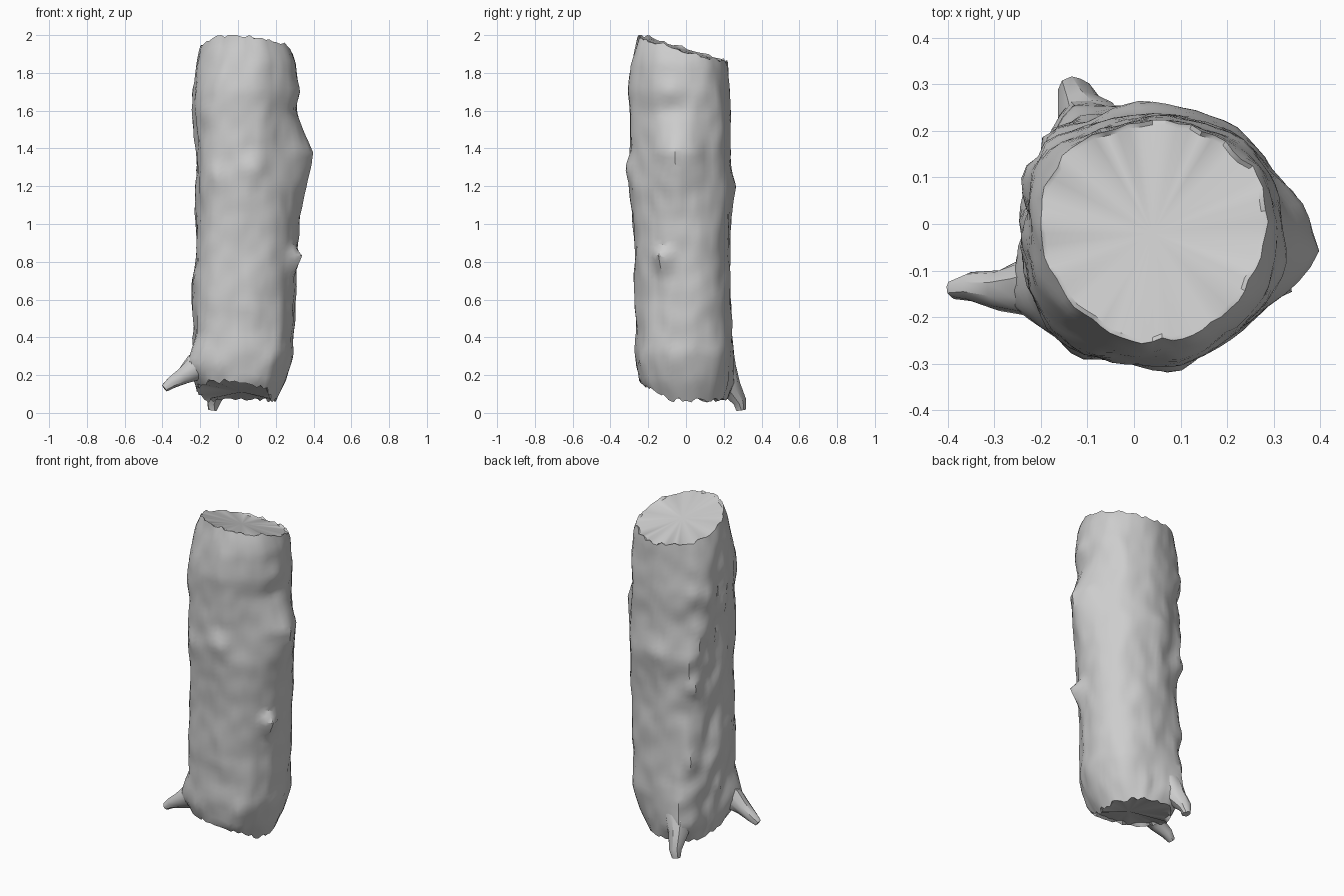
import bpy, bmesh, math, random
from mathutils import Vector, noise

random.seed(4)
if "Cube" in bpy.data.objects:
    bpy.data.objects.remove(bpy.data.objects["Cube"], do_unlink=True)

SHADE = (0.61, 0.61, 0.61, 1)
grey = bpy.data.materials.new("weathered_grey")
grey.use_nodes = True
grey.diffuse_color = SHADE
grey.node_tree.nodes["Principled BSDF"].inputs["Base Color"].default_value = SHADE

SIDES, RINGS = 60, 64
CX, CY = 0.04, -0.02

# Trunk outline: height, left, right, front and back extents
PROFILE = [
    (0.05, -.20, .19, -.16, .205), (0.17, -.23, .25, -.25, .225),
    (0.32, -.235, .297, -.275, .238), (0.6, -.235, .298, -.268, .235),
    (0.85, -.225, .315, -.275, .225), (1.05, -.22, .328, -.285, .232),
    (1.2, -.22, .325, -.30, .242), (1.4, -.22, .31, -.295, .232),
    (1.6, -.235, .305, -.295, .232), (1.7, -.235, .318, -.305, .225),
    (1.85, -.22, .31, -.29, .225), (1.92, -.205, .285, -.275, .215), (2.0, -.18, .24, -.25, .20),
]

# Knots and broken stubs: angle, height, angular width, reach up, reach down, size
KNOTS = [
    (-6, 1.38, 38, .22, .34, .092), (-24, .83, 16, .06, .11, .06),
    (-80, 1.3, 22, .10, .12, .024), (-120, 1.25, 14, .09, .12, .015),
    (-118, 1.78, 14, .09, .09, .015), (-118, .25, 16, .08, .09, .02),
    (-60, .27, 16, .09, .09, .018), (-20, 1.7, 20, .09, .1, .02),
    (88, 1.2, 32, .12, .15, .015), (-85, .42, 32, .14, .24, -.018),
    (208, .25, 30, .16, .12, .06), (118, .16, 29, .28, .16, .075),
    (200, .72, 18, .08, .09, .02), (138, 1.58, 13, .10, .14, .025),
    (143, 1.3, 13, .10, .12, .025), (136, 1.0, 14, .08, .13, .02),
]


def extents(z):
    z = min(max(z, PROFILE[0][0]), PROFILE[-1][0])
    for a, b in zip(PROFILE, PROFILE[1:]):
        if z <= b[0]:
            t = (z - a[0]) / (b[0] - a[0])
            return [p + (q - p) * t for p, q in zip(a[1:], b[1:])]


def gauss(d, width):
    return math.exp(-(d / width) ** 2)


def tent(d, width):
    return max(0, 1 - abs(d) / width)


def angle_gap(a, degrees):
    return (math.degrees(a) - degrees + 180) % 360 - 180


def surface_point(a, z):
    left, right, front, back = extents(z)
    c, s = math.cos(a), math.sin(a)
    x = c * (right - CX if c > 0 else CX - left)
    y = s * (back - CY if s > 0 else CY - front)
    # Bark roughness, squarish corners, the long seam at the back and the knots
    push = .01 * noise.noise(Vector((c * 2, s * 2, z * 4)))
    push += .008 * noise.noise(Vector((c * 5, s * 5, z * 9)))
    lumps = noise.noise(Vector((c * 4, s * 4, z * 8 + 7)))
    middle = min(1, max(0, (1.85 - z) * 4)) * min(1, max(0, (z - .08) * 4))
    seam = 134 + (z - .8) * 8
    push += .025 * lumps * gauss(angle_gap(a, 165), 28) * middle
    push += (.028 + .02 * lumps) * gauss(angle_gap(a, seam), 16) * middle
    push += .028 * gauss(angle_gap(a, 225), 25) * middle
    push += .018 * gauss(angle_gap(a, 45), 25) * middle
    push += .008 * gauss(angle_gap(a, 105), 20) * middle
    for deg, kz, width, up, down, size in KNOTS:
        push += size * tent(angle_gap(a, deg), width) * tent(z - kz, up if z > kz else down)
    return Vector((CX + x + c * push, CY + y + s * push, z))


def finish(bm, name):
    bmesh.ops.recalc_face_normals(bm, faces=bm.faces)
    for v in bm.verts:
        v.co.z = min(max(v.co.z, 0), 2)
    mesh = bpy.data.meshes.new(name)
    bm.to_mesh(mesh)
    bm.free()
    mesh.materials.append(grey)
    obj = bpy.data.objects.new(name, mesh)
    bpy.context.collection.objects.link(obj)
    bpy.ops.object.select_all(action='DESELECT')
    obj.select_set(True)
    bpy.context.view_layer.objects.active = obj
    bpy.ops.object.shade_smooth_by_angle(angle=math.radians(35))


def bridge(bm, rings):
    for lower, upper in zip(rings, rings[1:]):
        n = len(lower)
        for i in range(n):
            j = (i + 1) % n
            bm.faces.new((lower[i], lower[j], upper[j], upper[i]))


def fan(bm, ring, centre):
    tip = bm.verts.new(centre)
    for i, v in enumerate(ring):
        bm.faces.new((v, ring[(i + 1) % len(ring)], tip))


def top_height(x, y):
    return 1.923 - .29 * y - .04 * (x - CX)


def base_height(a):
    slant = math.cos(math.radians(angle_gap(a, 245)))
    return .068 + .1 * max(0, slant) ** .8


# Trunk with slanting, ragged ends closed by smooth cut faces
bm = bmesh.new()
rings = [[] for _ in range(RINGS + 1)]
for i in range(SIDES):
    a = math.tau * i / SIDES
    low = base_height(a) + random.uniform(-.014, .012)
    high = top_height(CX + .24 * math.cos(a), CY + .24 * math.sin(a)) + random.uniform(-.012, .012)
    for k, ring in enumerate(rings):
        ring.append(bm.verts.new(surface_point(a, low + (high - low) * k / RINGS)))
bridge(bm, rings)

top_cut, base_cut = [], []
for i in range(SIDES):
    a = math.tau * i / SIDES
    p = rings[-1][i].co
    x, y = CX + (p.x - CX) * .96, CY + (p.y - CY) * .96
    top_cut.append(bm.verts.new((x, y, top_height(x, y) - .006)))
    p = rings[0][i].co
    x, y = CX + (p.x - CX) * .94, CY + (p.y - CY) * .94
    base_cut.append(bm.verts.new((x, y, base_height(a) + .008)))
bridge(bm, [rings[-1], top_cut])
bridge(bm, [base_cut, rings[0]])
fan(bm, top_cut, (CX, CY, top_height(CX, CY) - .006))
fan(bm, base_cut, (CX - .02, CY, .11))
finish(bm, "trunk")


# Tapering roots, as tubes along short paths
def root(name, path, radii, sides=10):
    bm = bmesh.new()
    points = [Vector(p) for p in path]
    loops = []
    for i, (p, r) in enumerate(zip(points, radii)):
        along = points[min(i + 1, len(points) - 1)] - points[max(i - 1, 0)]
        turn = along.to_track_quat('Z', 'Y')
        loop = []
        for k in range(sides):
            a = math.tau * k / sides
            size = r * random.uniform(.9, 1.08)
            loop.append(bm.verts.new(p + turn @ Vector((math.cos(a), math.sin(a), 0)) * size))
        loops.append(loop)
    bridge(bm, loops)
    fan(bm, loops[0], points[0])
    fan(bm, loops[-1], points[-1])
    finish(bm, name)


root("side_root",
     [(-.15, -.12, .27), (-.23, -.135, .24), (-.29, -.14, .195), (-.35, -.135, .16), (-.39, -.14, .13)],
     [.1, .068, .044, .032, .02])
root("back_root",
     [(-.07, .15, .28), (-.09, .2, .2), (-.11, .24, .13), (-.13, .285, .06), (-.135, .29, .015)],
     [.09, .075, .055, .036, .025])
